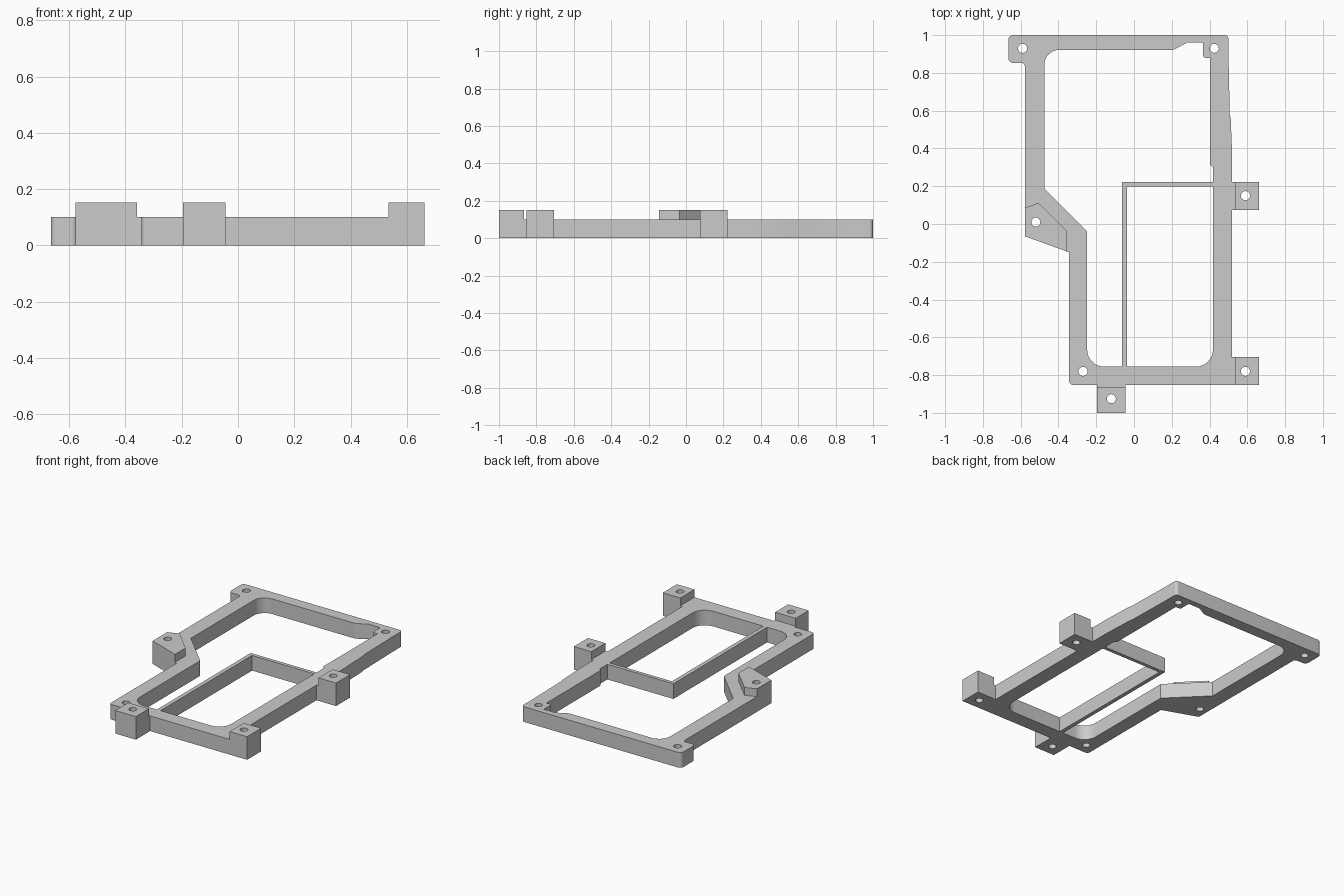
import bpy, bmesh, math
from mathutils import Vector

cube = bpy.data.objects.get("Cube")
if cube:
    bpy.data.objects.remove(cube)

FRAME_H, BOSS_H, HOLE_R = 0.10, 0.152, 0.024

grey = bpy.data.materials.new("plain grey")
grey.use_nodes = True
color = (0.6, 0.6, 0.6, 1)
grey.diffuse_color = color
grey.node_tree.nodes["Principled BSDF"].inputs["Base Color"].default_value = color


def rounded(corners, steps=8):
    """Turn (x, y[, radius]) corners into points, filleting those with a radius."""
    pts = []
    for i, c in enumerate(corners):
        p = Vector(c[:2])
        if len(c) < 3:
            pts.append(p)
            continue
        a = (Vector(corners[i - 1][:2]) - p).normalized()
        b = (Vector(corners[(i + 1) % len(corners)][:2]) - p).normalized()
        radius, half = c[2], a.angle(b) / 2
        centre = p + (a + b).normalized() * radius / math.sin(half)
        start = p + a * radius / math.tan(half) - centre
        end = p + b * radius / math.tan(half) - centre
        for k in range(steps + 1):
            t = k / steps
            sweep = math.pi - 2 * half
            pts.append(centre + (start * math.sin((1 - t) * sweep)
                                 + end * math.sin(t * sweep)) / math.sin(sweep))
    return pts


def circle(x, y, n=24):
    return [Vector((x + HOLE_R * math.cos(math.tau * k / n),
                    y + HOLE_R * math.sin(math.tau * k / n))) for k in range(n)]


def plate(name, outline, holes, height):
    """Extrude an outline with holes from the ground up to a height."""
    curve = bpy.data.curves.new(name, 'CURVE')
    curve.dimensions = '2D'
    curve.fill_mode = 'BOTH'
    curve.extrude = height / 2
    for loop in [outline] + holes:
        spline = curve.splines.new('POLY')
        spline.points.add(len(loop) - 1)
        for point, p in zip(spline.points, loop):
            point.co = (p.x, p.y, 0, 1)
        spline.use_cyclic_u = True
    temp = bpy.data.objects.new(name + " curve", curve)
    bpy.context.collection.objects.link(temp)
    bpy.context.view_layer.update()
    graph = bpy.context.evaluated_depsgraph_get()
    mesh = bpy.data.meshes.new_from_object(temp.evaluated_get(graph))
    bpy.data.objects.remove(temp)

    # weld the caps to the walls and stand the part on the ground
    bm = bmesh.new()
    bm.from_mesh(mesh)
    bmesh.ops.remove_doubles(bm, verts=bm.verts, dist=0.0005)
    bmesh.ops.translate(bm, verts=bm.verts, vec=(0, 0, height / 2))
    bmesh.ops.recalc_face_normals(bm, faces=bm.faces)
    bm.to_mesh(mesh)
    bm.free()
    mesh.materials.clear()
    mesh.materials.append(grey)
    obj = bpy.data.objects.new(name, mesh)
    bpy.context.collection.objects.link(obj)
    bpy.ops.object.select_all(action='DESELECT')
    obj.select_set(True)
    bpy.context.view_layer.objects.active = obj
    bpy.ops.object.shade_smooth_by_angle(angle=math.radians(30))


# frame outline, clockwise from the back right corner, with short tabs to the bosses
outline = rounded([
    (-0.665, 1, 0.025), (0.5, 1, 0.02), (0.5, 0.9), (0.507, 0.58), (0.512, 0.56),
    (0.52, 0.36), (0.52, 0.222), (0.535, 0.222), (0.535, 0.075), (0.52, 0.075),
    (0.52, -0.705), (0.535, -0.705), (0.535, -0.852), (-0.045, -0.852),
    (-0.045, -0.865), (-0.195, -0.865), (-0.195, -0.852), (-0.343, -0.852, 0.02),
    (-0.343, -0.15), (-0.358, -0.145), (-0.358, -0.035), (-0.505, 0.112),
    (-0.577, 0.085), (-0.577, 0.853, 0.02), (-0.665, 0.853, 0.025)])

# large opening, running down beside the thin rib
opening = rounded([
    (-0.475, 0.922, 0.08), (0.21, 0.922, 0.06), (0.28, 0.96), (0.365, 0.96),
    (0.365, 0.88, 0.015), (0.402, 0.88), (0.402, 0.315), (0.418, 0.3),
    (0.418, 0.222), (-0.063, 0.222), (-0.063, -0.755), (-0.248, -0.755, 0.09),
    (-0.248, -0.04), (-0.475, 0.187)])

# opening enclosed by the thin rib
bay = rounded([(-0.036, 0.198), (0.418, 0.198), (0.418, -0.755, 0.09), (-0.036, -0.755)])

screw_holes = [circle(-0.59, 0.93), circle(0.425, 0.93), circle(-0.27, -0.78)]
plate("frame", outline, [opening, bay] + screw_holes, FRAME_H)


# raised mounting bosses
def block_boss(name, x0, x1, y0, y1, hole):
    plate(name, rounded([(x0, y0), (x1, y0), (x1, y1), (x0, y1)]), [circle(*hole)], BOSS_H)


block_boss("left_middle_boss", 0.535, 0.663, 0.075, 0.222, (0.59, 0.15))
block_boss("left_front_boss", 0.535, 0.663, -0.852, -0.705, (0.59, -0.78))
block_boss("front_boss", -0.195, -0.045, -1, -0.865, (-0.12, -0.925))
plate("right_angled_boss",
      rounded([(-0.577, 0.085), (-0.505, 0.112), (-0.358, -0.035),
               (-0.358, -0.145), (-0.577, -0.065)]),
      [circle(-0.52, 0.01)], BOSS_H)
